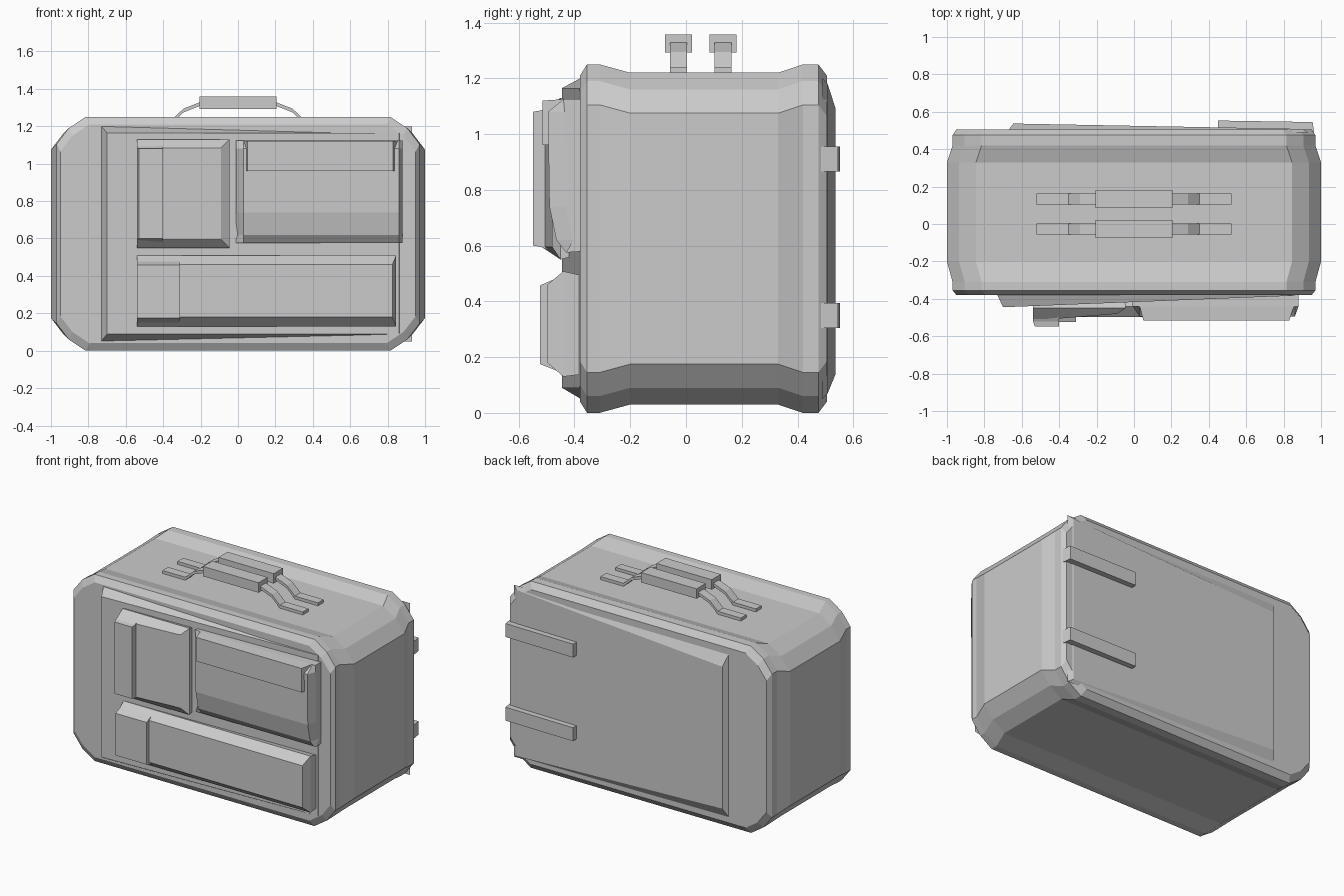
import bpy, bmesh

if "Cube" in bpy.data.objects:
    bpy.data.objects.remove(bpy.data.objects["Cube"])

GREY = (0.6, 0.6, 0.6, 1)
grey = bpy.data.materials.new("plain grey")
grey.use_nodes = True
grey.diffuse_color = GREY
grey.node_tree.nodes["Principled BSDF"].inputs["Base Color"].default_value = GREY


def loft(name, rings):
    """Skin a list of equal-length point rings and cap both ends."""
    bm = bmesh.new()
    loops = [[bm.verts.new(p) for p in ring] for ring in rings]
    for a, b in zip(loops, loops[1:]):
        for i in range(len(a)):
            j = (i + 1) % len(a)
            bm.faces.new((a[i], a[j], b[j], b[i]))
    bm.faces.new(loops[0])
    bm.faces.new(loops[-1])
    bmesh.ops.recalc_face_normals(bm, faces=bm.faces)
    mesh = bpy.data.meshes.new(name)
    bm.to_mesh(mesh)
    bm.free()
    mesh.materials.append(grey)
    obj = bpy.data.objects.new(name, mesh)
    bpy.context.collection.objects.link(obj)
    return obj


def rect(x0, x1, z0, z1, ya, yb=None):
    """Upright rectangle whose depth runs from ya on the left to yb on the right."""
    yb = ya if yb is None else yb
    return [(x0, ya, z0), (x1, yb, z0), (x1, yb, z1), (x0, ya, z1)]


def box(name, x0, x1, y0, y1, z0, z1):
    return loft(name, [rect(x0, x1, z0, z1, y0), rect(x0, x1, z0, z1, y1)])


def body_ring(y, hx, z0):
    """Rounded rectangle with two-step corners, mirrored in x and z."""
    mid = 0.625
    corner = [(hx, z0 + 0.145), (hx - 0.065, z0 + 0.06), (hx - 0.155, z0)]
    lower = corner + [(-x, z) for x, z in reversed(corner)]
    upper = [(x, 2 * mid - z) for x, z in reversed(lower)]
    return [(x, y, z) for x, z in lower + upper]


# Case body: raised rims at front and back, bulging sides between
loft("case_body", [body_ring(*r) for r in (
    (-0.38, 0.95, 0.04), (-0.355, 0.97, 0), (-0.31, 0.97, 0), (-0.2, 1, 0.03),
    (0.33, 1, 0.03), (0.42, 0.97, 0), (0.475, 0.97, 0), (0.505, 0.95, 0.04))])

# Wedge-shaped front and back panels
front_base = [(-0.74, -0.36, 0.04), (0.88, -0.36, 0.1),
              (0.88, -0.36, 1.165), (-0.74, -0.36, 1.21)]
loft("front_panel", [front_base, rect(-0.7, 0.86, 0.09, 1.165, -0.445, -0.383)])
back_base = rect(-0.68, 0.93, 0.05, 1.2, 0.49)
back_face = [(-0.645, 0.537, 0.14), (0.9, 0.508, 0.07),
             (0.9, 0.508, 1.18), (-0.645, 0.537, 1.09)]
loft("back_panel", [back_base, back_face])

# Tall pocket and its side flap
loft("tall_pocket", [
    rect(-0.54, -0.05, 0.57, 1.11, -0.37),
    rect(-0.54, -0.045, 0.55, 1.13, -0.45),
    rect(-0.54, -0.09, 0.595, 1.085, -0.517, -0.48)])
loft("tall_pocket_flap", [
    rect(-0.54, -0.4, 0.575, 1.11, -0.47),
    rect(-0.54, -0.4, 0.595, 1.085, -0.52),
    rect(-0.53, -0.4, 0.6, 1.08, -0.548)])


# Wide pocket: side profile swept across, ends drawn in
def pocket_section(x, shrink):
    profile = [(-0.36, 0.58), (-0.43, 0.575), (-0.465, 0.62), (-0.49, 0.74),
               (-0.495, 1.08), (-0.44, 1.125), (-0.36, 1.125)]
    return [(x, y + shrink if y < -0.45 else y, z) for y, z in profile]


loft("wide_pocket", [pocket_section(*s) for s in (
    (-0.01, 0.06), (0.03, 0), (0.86, 0), (0.88, 0.06))])
loft("wide_pocket_flap", [
    rect(0.03, 0.855, 0.96, 1.125, -0.44),
    rect(0.05, 0.83, 0.96, 1.12, -0.515)])

# Long lower pocket and its side flap
loft("long_pocket", [
    rect(-0.54, 0.845, 0.14, 0.49, -0.36),
    rect(-0.54, 0.845, 0.13, 0.508, -0.44),
    rect(-0.54, 0.825, 0.18, 0.46, -0.497)])
loft("long_pocket_flap", [
    rect(-0.54, -0.31, 0.15, 0.485, -0.46),
    rect(-0.54, -0.31, 0.175, 0.457, -0.524)])

# Hinge straps wrapped round the back edge
for name, z in (("lower", 0.35), ("upper", 0.91)):
    loft(name + "_hinge_strap", [
        rect(0.45, 0.965, z - 0.045, z + 0.045, 0.475),
        rect(0.45, 0.955, z - 0.045, z + 0.045, 0.553, 0.545)])

# Twin handles: a grip bar with a bent strap at each end
strap_path = [(0.52, 1.22), (0.35, 1.22), (0.29, 1.275), (0.2, 1.31)]
for name, y in (("front", -0.027), ("rear", 0.133)):
    box(name + "_handle_grip", -0.205, 0.205, y - 0.048, y + 0.048, 1.292, 1.358)
    for side, s in (("left", 1), ("right", -1)):
        loft(f"{name}_handle_{side}_strap", [
            [(s * x, y - 0.03, z), (s * x, y + 0.03, z),
             (s * x, y + 0.03, z + 0.02), (s * x, y - 0.03, z + 0.02)]
            for x, z in strap_path])
